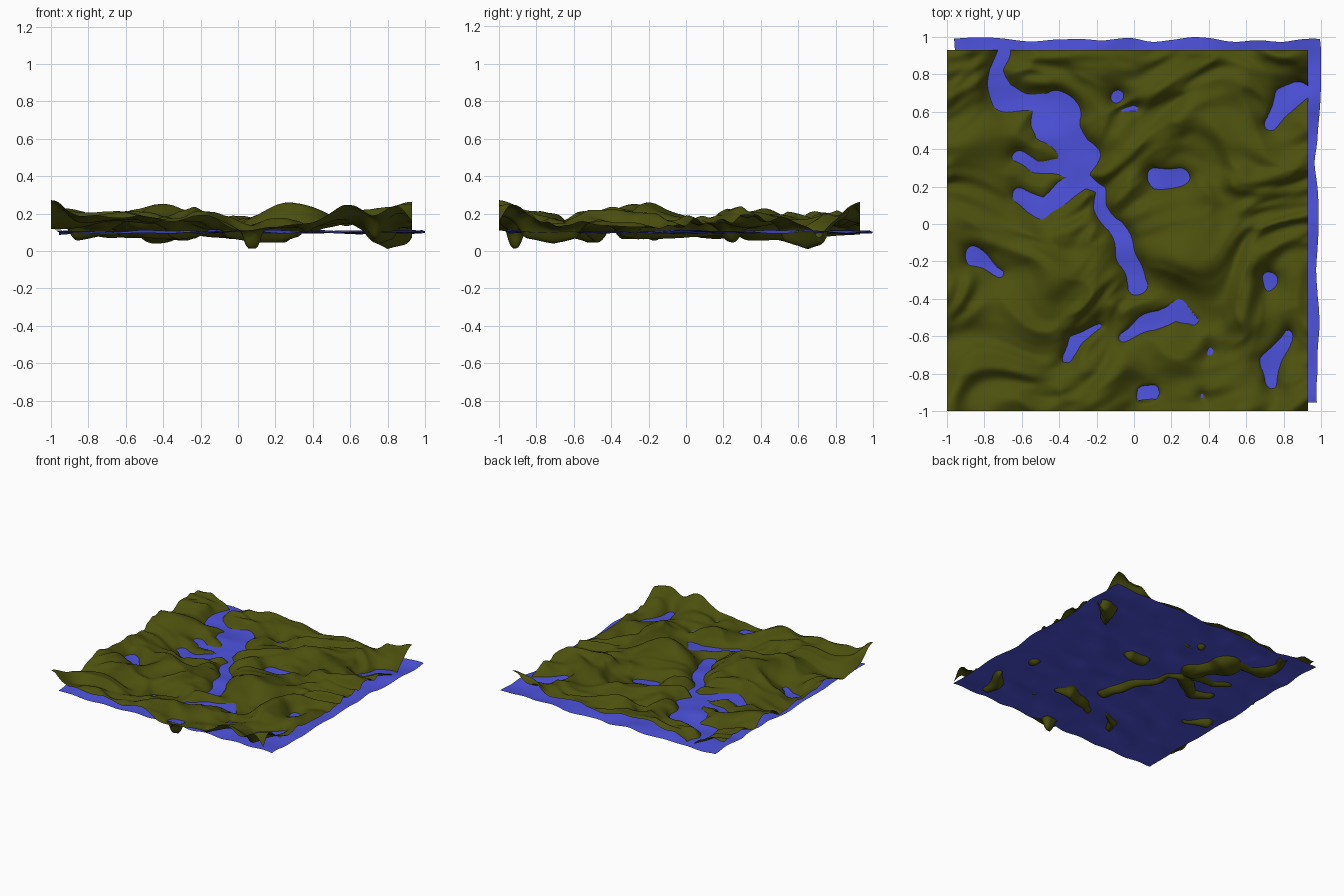
import bpy, math
from mathutils import Vector, noise

if "Cube" in bpy.data.objects:
    bpy.data.objects.remove(bpy.data.objects["Cube"])

WATER = 0.105

# Lakes and rivers: (depth factor, [(x, y, radius), ...]) chains
MAIN = [
    (1.0, [(-.69, .95, .03), (-.74, .82, .045), (-.70, .67, .07), (-.5, .65, .06),
           (-.43, .58, .13), (-.38, .48, .09), (-.29, .36, .10), (-.25, .37, .08)]),
    (1.2, [(-.61, .36, .035), (-.54, .30, .04), (-.35, .30, .05)]),
    (1.4, [(-.6, .15, .05), (-.5, .085, .05), (-.38, .17, .06), (-.29, .24, .05),
           (-.18, .18, .03), (-.17, .08, .04), (-.1, 0, .05), (-.03, -.2, .06), (.02, -.33, .06)]),
]
PONDS = [
    (1.6, [(-.1, .68, .045)]),
    (1.2, [(-.06, .585, .02), (0, .61, .022)]),
    (2.0, [(.12, .24, .055), (.25, .26, .06)]),
    (2.9, [(.73, .53, .04), (.82, .65, .065), (.9, .71, .05)]),
    (2.0, [(-.87, -.18, .05), (-.72, -.25, .025)]),
    (1.6, [(.73, -.32, .045)]),
    (2.4, [(-.06, -.58, .03), (.1, -.52, .05), (.22, -.46, .05), (.31, -.53, .025)]),
    (2.2, [(-.36, -.72, .03), (-.31, -.61, .04), (-.18, -.54, .02)]),
    (2.6, [(.73, -.85, .03), (.74, -.73, .05), (.82, -.6, .03)]),
    (3.7, [(.05, -.91, .05), (.09, -.9, .05)]),
    (1.0, [(.42, -.68, .02)]),
    (1.0, [(.36, -.92, .015)]),
]
# Peaks: x, y, width, extra height
HILLS = [(-1, -1, .13, .08), (.93, .93, .11, .11), (-1, .9, .25, .06), (.85, -.95, .12, .06),
         (.6, -.3, .15, .05), (.25, -.2, .14, .06), (-.45, -.35, .18, .05), (-.17, -1, .1, .05),
         (.6, .8, .15, .04), (.3, .45, .14, .03), (-.9, .4, .15, .05), (.6, -1, .1, .06)]

SEGS = [(k, *a, *b) for k, pts in MAIN + PONDS
        for a, b in zip(pts, pts[1:] if len(pts) > 1 else pts)]


def shore(x, y):
    """Distance to the nearest shoreline; negative is depth under water."""
    best = 9
    for k, ax, ay, ar, bx, by, br in SEGS:
        dx, dy = bx - ax, by - ay
        L = dx * dx + dy * dy
        t = max(0, min(1, ((x - ax) * dx + (y - ay) * dy) / L)) if L else 0
        r = ar + (br - ar) * t
        d = math.hypot(x - ax - dx * t, y - ay - dy * t)
        best = min(best, d - r if d > r else k * (d * d - r * r) / (2 * r))
    return best


def ground_height(x, y):
    p = Vector((x, y, 0))
    wob = noise.noise_vector(p * 7) * .035
    d = shore(x + wob.x, y + wob.y)
    if d < 0:
        return WATER + max(d, -.105)
    # warped folds and ridges, stretched along the east-north-east direction
    q = p + noise.noise_vector(p * 1.8 + Vector((3, 1, 7))) * .35
    u, v = q.x * .94 + q.y * .34, q.y * .94 - q.x * .34
    fold = noise.noise(Vector((u * 3, v * 7, 2.5)))
    fine = noise.noise(Vector((u * 5, v * 12, 6.3)))
    broad = noise.noise(Vector((x * 2.4, y * 2.4, 9.1)))
    ridge = .5 - abs(noise.noise(Vector((u * 4, v * 6, 5.7)))) * 2
    h = .056 + .08 * fold + .03 * fine + .03 * broad + .025 * ridge
    for hx, hy, w, a in HILLS:
        h += a * math.exp(-((x - hx) ** 2 + (y - hy) ** 2) / (w * w))
    h = .02 * math.log(1 + math.exp(h / .02))      # keep dry land above water
    h = h if h < .12 else .12 + .055 * math.tanh((h - .12) / .055)
    return WATER + h * (1 - math.exp(-d / .06))


def sheet(name, n, place, color):
    """A smooth square grid whose points are set by place(s, t), s and t in 0..1."""
    verts = [place(i / n, j / n) for j in range(n + 1) for i in range(n + 1)]
    w = n + 1
    faces = [(j * w + i, j * w + i + 1, (j + 1) * w + i + 1, (j + 1) * w + i)
             for j in range(n) for i in range(n)]
    me = bpy.data.meshes.new(name)
    me.from_pydata(verts, [], faces)
    me.shade_smooth()
    ob = bpy.data.objects.new(name, me)
    bpy.context.collection.objects.link(ob)
    mat = bpy.data.materials.new(name)
    mat.diffuse_color = color
    mat.use_nodes = True
    mat.node_tree.nodes["Principled BSDF"].inputs["Base Color"].default_value = mat.diffuse_color
    me.materials.append(mat)
    return ob


# Rolling ground
def ground_point(s, t):
    x, y = -1 + 1.93 * s, -1 + 1.93 * t
    return x, y, ground_height(x, y)


ground = sheet("ground", 150, ground_point, (.072, .08, .004, 1))


# Rippled water, offset towards the back right
def water_point(s, t):
    x, y = -.955 + 1.94 * s, -.955 + 1.94 * t
    r = noise.noise_vector(Vector((x * 5, y * 5, 4.2)))
    return min(1, x + r.x * .025), min(1, y + r.y * .025), .102 + r.z * .018


water = sheet("water", 100, water_point, (.075, .085, .72, 1))
